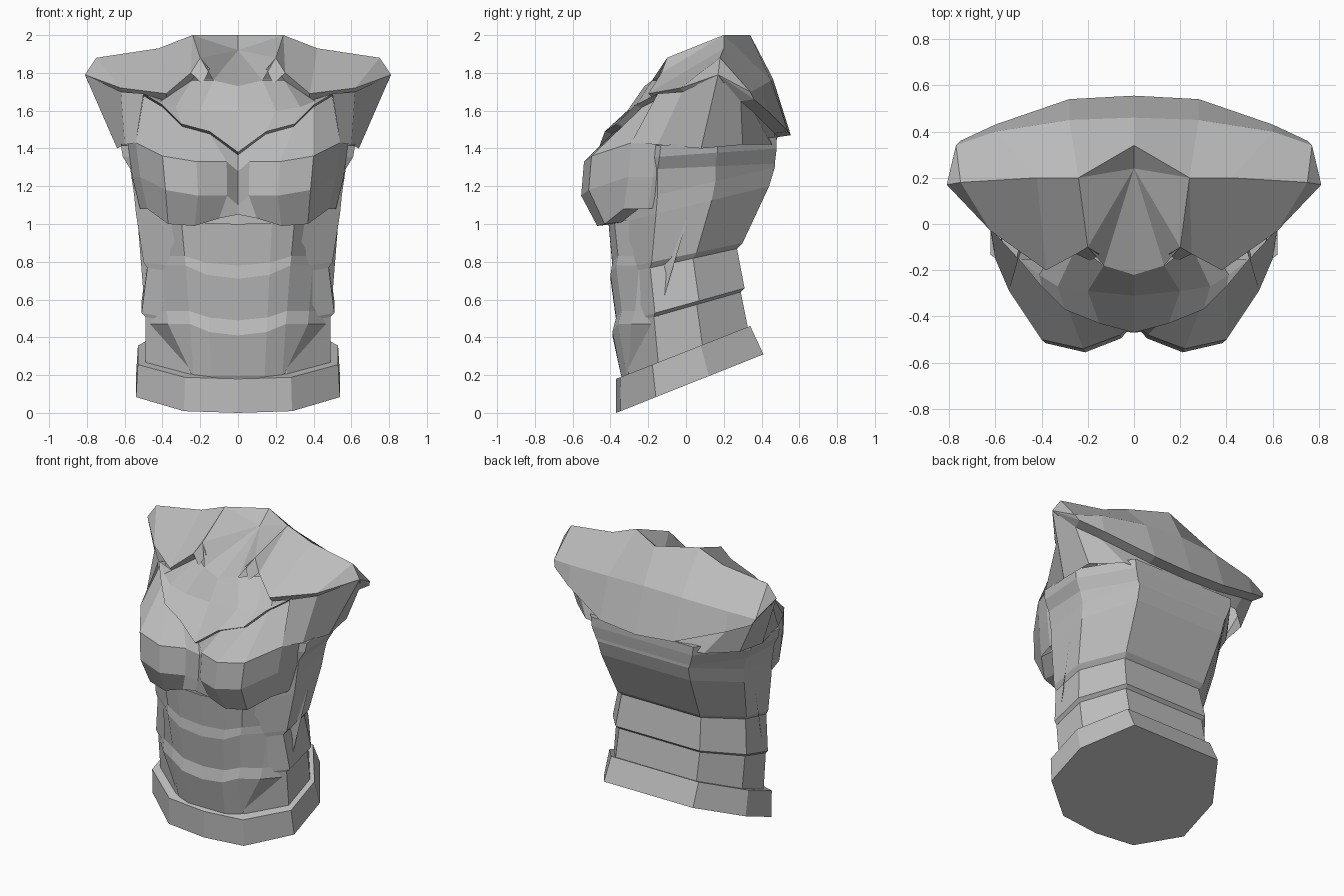
import bpy
import bmesh
from mathutils import Vector

cube = bpy.data.objects.get("Cube")
if cube:
    bpy.data.objects.remove(cube, do_unlink=True)

# One plain grey for the whole bust
grey = bpy.data.materials.new("plain_grey")
grey.use_nodes = True
colour = (.5, .5, .5, 1)
grey.diffuse_color = colour
for node in grey.node_tree.nodes:
    if node.type == "BSDF_PRINCIPLED":
        node.inputs["Base Color"].default_value = colour


def ring(z_front, z_back, y_front, half_width, y_back):
    """Tilted half section of a ten sided trunk, from front centre to back centre."""
    outline = ((0, 0), (.53, .03), (1, .27), (1, .63), (.63, 1), (0, 1))
    front = Vector((0, y_front, z_front))
    back = Vector((0, y_back, z_back))
    return [front.lerp(back, depth) + Vector((side * half_width, 0, 0))
            for side, depth in outline]


def shift(row, back=0, up=0, widen=1):
    """Copy of a row moved back, raised and widened; makes lips and underlaps."""
    return [(x * widen, y + back, z + up) for x, y, z in row]


def loft(name, rows, capped=False):
    """Skin the rows on the left half, face outward, mirror to the right."""
    bm = bmesh.new()
    grid = [[bm.verts.new(point) for point in row] for row in rows]
    for lower, upper in zip(grid, grid[1:]):
        lower_edges = zip(lower, lower[1:])
        upper_edges = zip(upper, upper[1:])
        for (a, b), (d, c) in zip(lower_edges, upper_edges):
            bm.faces.new((a, b, c, d))
    if capped:
        bm.faces.new(grid[0])
        bm.faces.new(grid[-1])
    bmesh.ops.remove_doubles(bm, verts=bm.verts[:], dist=.001)
    bmesh.ops.recalc_face_normals(bm, faces=bm.faces[:])
    bm.normal_update()
    mean_z = sum(v.co.z for v in bm.verts) / len(bm.verts)
    middle = Vector((0, 0, min(mean_z, 1.2)))
    outward = sum(face.calc_area() * face.normal.dot(face.calc_center_median() - middle)
                  for face in bm.faces)
    if outward < 0:
        bmesh.ops.reverse_faces(bm, faces=bm.faces[:])
    mesh = bpy.data.meshes.new(name)
    bm.to_mesh(mesh)
    bm.free()
    mesh.materials.append(grey)
    part = bpy.data.objects.new(name, mesh)
    bpy.context.collection.objects.link(part)
    mirror = part.modifiers.new("Mirror", "MIRROR")
    mirror.use_mirror_merge = True
    mirror.merge_threshold = .001


# Belt: a tilted ten sided base
belt_bottom = ring(0, .31, -.37, .54, .41)
belt_top = ring(.18, .46, -.37, .53, .34)
loft("belt", [belt_bottom, belt_top], capped=True)

# Trunk: bands step out around the lower back, then the ribs widen to a ledge
trunk_sections = (
    (.17, .44, -.32, .49, .33),
    (.46, .64, -.34, .49, .29),
    (.48, .66, -.34, .51, .31),
    (.73, .87, -.36, .48, .27),
    (.76, .9, -.36, .5, .3),
    (1, 1.2, -.38, .54, .44),
    (1.1, 1.3, -.38, .55, .47),
    (1.28, 1.32, -.38, .57, .47),
    (1.34, 1.4, -.37, .61, .48),
    (1.4, 1.46, -.36, .62, .48),
)
loft("trunk", [ring(*section) for section in trunk_sections], capped=True)

# Stomach: stacked muscle rows, each with an upward bevel rising to the sides
stomach = []
for z, y, rise in ((.18, -.34, 0), (.41, -.39, .06), (.49, -.37, .05),
                   (.71, -.4, .07), (.78, -.39, .05), (1, -.41, .02)):
    wide = .22 + .08 * z
    stomach.append([(0, y, z),
                    (wide * .6, y, z + rise * .3),
                    (wide, y + .03, z + rise)])
loft("stomach", stomach)

# Flank plates: run from the stomach edge and overlap the bands at the side
flank = []
for x, y, z in [row[-1] for row in stomach]:
    front_edge = Vector((x, y, z))
    side_edge = Vector((min(z + .05, .45 + .08 * z), .3 * z - .3, z))
    bulge = front_edge.lerp(side_edge, .5) + Vector((0, -.03, 0))
    flank.append([front_edge, bulge, side_edge])
loft("flank_plate", flank)

# Shared edges of the upper chest, collar and shoulder plates
shoulder_tip = (.81, .17, 1.79)
shoulder_ridge = [(.24, .2, 2), (.42, .2, 1.93), (.75, .18, 1.88), shoulder_tip]
collar_edge = [(.2, -.1, 1.88), (.25, -.13, 1.8), (.38, -.2, 1.69),
               (.62, -.03, 1.72), shoulder_tip]
collar_lip = shift(collar_edge, back=.04, up=-.04, widen=.98)
neck_front = [(0, -.22, 1.73), (.13, -.18, 1.76)]
plate_edge = [(0, -.47, 1.38), (.15, -.43, 1.49), (.3, -.37, 1.53),
              (.4, -.27, 1.63), (.5, -.15, 1.69)]

# Neck: sloping fan that closes the top
neck_rim = neck_front + [collar_edge[0], shoulder_ridge[0], (0, .34, 2)]
neck_pit = [(0, .24, 1.92) for point in neck_rim]
loft("neck", [neck_rim, neck_pit])

# Collar plates from the neck to the shoulder tips
loft("collar_plate", [shoulder_ridge[:1] + shoulder_ridge, collar_edge, collar_lip])
collar_corner = collar_edge[:2]
loft("collar_rim", [collar_corner, shift(collar_corner, back=-.03, up=-.06, widen=.75)])

# Upper chest plate with a pointed lower lip
loft("upper_chest_plate", [
    neck_front + collar_lip[1:3] + [plate_edge[-1]],
    [(0, -.31, 1.6), (.2, -.29, 1.6), (.33, -.27, 1.62), (.41, -.22, 1.65), plate_edge[-1]],
    plate_edge,
    shift(plate_edge, back=.05, up=-.02, widen=.97),
])

# Chest muscles: blocky, with a sunken centre line and an undercut
chest_front = [(0, -.42, 1.28), (.06, -.48, 1.33), (.22, -.54, 1.33),
               (.4, -.5, 1.36), (.54, -.29, 1.43)]
chest_base = [(0, -.47, 1.05), (.1, -.46, 1.03), (.23, -.47, .99),
              (.37, -.43, 1), (.48, -.33, 1.08)]
chest = [
    shift(plate_edge, back=.04, up=-.01),
    chest_front,
    shift(chest_front, back=-.015, up=-.18, widen=.96),
    chest_base,
    shift(chest_base, back=.09, up=.01, widen=.95),
]
loft("chest_muscle", chest)

# Chest sides: wrap from the chest muscles back to the ribs
chest_outer = [row[-1] for row in chest[1:4]]
chest_flank = shift(chest_outer, back=.13, widen=1.08)
rib_edge = shift(chest_flank, back=.13, up=.02, widen=.98)
loft("chest_side", [chest_outer, chest_flank, rib_edge])

# Back plate: broad shield hanging from the shoulder ridge
back_edge = [(0, .555, 1.47), (.28, .54, 1.49), (.6, .43, 1.6), (.75, .36, 1.66)]
back_lip = shift(back_edge, back=-.07, up=-.01, widen=.96)
back_top = [neck_rim[-1]] + shoulder_ridge
back_fold = [(0, .46, 1.77), (.28, .45, 1.76), (.6, .4, 1.73), (.77, .34, 1.7)]
back_rows = [row + [shoulder_tip] for row in (back_fold, back_edge, back_lip)]
loft("back_plate", [back_top] + back_rows)

# Arm sockets: flat faces under the shoulder tips, closed behind to the ribs
loft("arm_socket", [
    [plate_edge[-1], (.62, -.02, 1.7), shoulder_tip] + back_lip[::-1],
    [chest_front[-1], (.6, -.15, 1.42), (.64, .08, 1.4), (.62, .3, 1.42),
     (.45, .45, 1.42), (.3, .47, 1.42), (0, .47, 1.42)],
])
